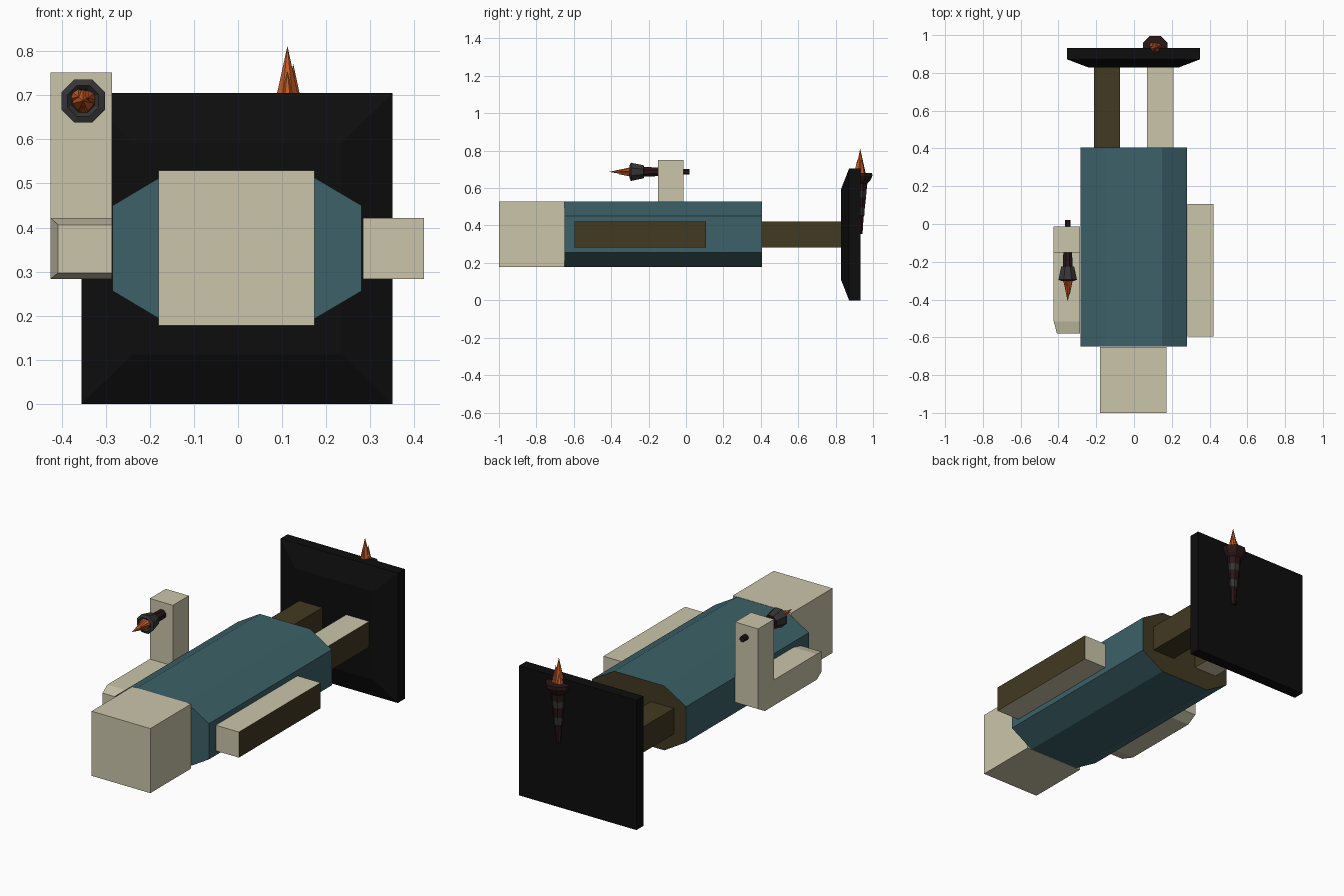
import bpy, bmesh, math
from mathutils import Matrix, Vector

if "Cube" in bpy.data.objects:
    bpy.data.objects.remove(bpy.data.objects["Cube"], do_unlink=True)


def material(name, rgb):
    m = bpy.data.materials.new(name)
    m.use_nodes = True
    m.diffuse_color = (*rgb, 1)
    m.node_tree.nodes["Principled BSDF"].inputs["Base Color"].default_value = (*rgb, 1)
    return m


CREAM = material("cream", (0.59, 0.56, 0.40))
TEAL = material("teal", (0.045, 0.12, 0.14))
BROWN = material("dark brown", (0.053, 0.041, 0.015))
BLACK = material("black", (0.004, 0.004, 0.004))
WOOD = material("charred red wood", (0.024, 0.008, 0.009))
GREY = material("iron grey", (0.036, 0.036, 0.038))
ORANGE = material("flame orange", (0.58, 0.11, 0.02))


def finish(name, bm, mats):
    bmesh.ops.recalc_face_normals(bm, faces=bm.faces[:])
    mesh = bpy.data.meshes.new(name)
    bm.to_mesh(mesh)
    bm.free()
    for m in mats:
        mesh.materials.append(m)
    ob = bpy.data.objects.new(name, mesh)
    bpy.context.collection.objects.link(ob)
    return ob


def bridge(bm, rings):
    """Skin closed rings of equal length; returns the bands, without the caps."""
    bands = []
    for a, b in zip(rings, rings[1:]):
        n = len(a)
        bands.append([bm.faces.new((a[i], a[(i + 1) % n], b[(i + 1) % n], b[i]))
                      for i in range(n)])
    bm.faces.new(rings[0])
    bm.faces.new(rings[-1])
    return bands


def rect(x0, x1, z0, z1):
    return [(x0, z0), (x1, z0), (x1, z1), (x0, z1)]


def loft(name, sections, main, second=None, directions=()):
    """Loft (x, z) outlines along y; faces toward given directions get the second colour."""
    bm = bmesh.new()
    bridge(bm, [[bm.verts.new((x, y, z)) for x, z in outline] for y, outline in sections])
    bmesh.ops.recalc_face_normals(bm, faces=bm.faces[:])
    for f in bm.faces:
        if any(f.normal.dot(Vector(d)) > 0.9 for d in directions):
            f.material_index = 1
    return finish(name, bm, [main, second] if second else [main])


def box(name, x, y, z, main, second=None, directions=()):
    outline = rect(*x, *z)
    return loft(name, [(y[0], outline), (y[1], outline)], main, second, directions)


def lathe(name, profile, mats, place, sides=8):
    """Turn (height, radius, material index) steps about a placed local z axis."""
    bm = bmesh.new()
    rings = []
    for h, r, _ in profile:
        angles = [(i + 0.5) * math.tau / sides for i in range(sides)]
        rings.append([bm.verts.new((r * math.cos(a), r * math.sin(a), h)) for a in angles])
    for band, step in zip(bridge(bm, rings), profile):
        for f in band:
            f.material_index = step[2]
    bm.transform(place)
    return finish(name, bm, mats)


def flame(name, height, radius, place):
    """A tall ragged tongue with smaller ones around it."""
    bm = bmesh.new()
    tongues = [(0, 0, 1, 0.85), (0.35, 0.2, 0.72, 0.6),
               (-0.35, 0.3, 0.5, 0.6), (0, -0.4, 0.6, 0.55)]
    for dx, dy, h, r in tongues:
        at = Matrix.Translation((dx * radius, dy * radius, height * h / 2))
        bmesh.ops.create_cone(bm, cap_ends=True, segments=7, radius1=radius * r,
                              radius2=0, depth=height * h, matrix=at)
    bm.transform(place)
    return finish(name, bm, [ORANGE])


UP, DOWN, LEFT, RIGHT, BACK = (0, 0, 1), (0, 0, -1), (1, 0, 0), (-1, 0, 0), (0, 1, 0)

# Head and eight-sided torso with a brown underside cap
box("head", (-0.18, 0.173), (-1, -0.65), (0.178, 0.529), CREAM)
torso = [(-0.153, 0.178), (0.148, 0.178), (0.28, 0.256), (0.28, 0.45),
         (0.148, 0.528), (-0.153, 0.528), (-0.284, 0.45), (-0.284, 0.256)]
loft("torso", [(-0.649, torso), (0.405, torso)], TEAL, BROWN, [BACK])

# Legs
box("left_leg", (0.07, 0.208), (0.4, 0.835), (0.283, 0.422),
    CREAM, BROWN, [DOWN, LEFT, RIGHT])
box("right_leg", (-0.212, -0.073), (0.4, 0.835), (0.283, 0.422),
    CREAM, BROWN, [UP, LEFT, RIGHT])

# Straight arm, and bent arm with tapered elbow and raised forearm
box("left_arm", (0.283, 0.422), (-0.595, 0.107), (0.283, 0.422), CREAM, BROWN, [LEFT])
full = rect(-0.425, -0.286, 0.283, 0.422)
loft("right_upper_arm", [(-0.58, rect(-0.408, -0.286, 0.297, 0.406)), (-0.515, full),
                         (-0.07, full), (-0.013, rect(-0.425, -0.286, 0.315, 0.422))], CREAM)
box("right_forearm", (-0.425, -0.286), (-0.15, -0.013), (0.42, 0.751), CREAM)

# Base slab with a sloped front rim
slab = rect(-0.355, 0.35, 0, 0.705)
loft("base_slab", [(0.828, rect(-0.24, 0.235, 0.112, 0.592)), (0.872, slab), (0.932, slab)],
     BLACK)

# Hand torch pointing forward
hand = Matrix.Translation((-0.351, 0.02, 0.687)) @ Matrix.Rotation(math.pi / 2, 4, "X")
lathe("hand_torch", [(0, 0.016, 0), (0.165, 0.018, 0), (0.17, 0.025, 0), (0.245, 0.028, 0),
                     (0.246, 0.037, 1), (0.258, 0.04, 1), (0.315, 0.053, 1),
                     (0.321, 0.038, 1), (0.31, 0.028, 1)], [WOOD, GREY], hand)
flame("hand_torch_flame", 0.125, 0.031, hand @ Matrix.Translation((0, 0, 0.305)))

# Standing torch set into the back of the slab
stand = Matrix.Translation((0.112, 0.931, 0.355))
lathe("wall_torch", [(0, 0.014, 0), (0.09, 0.02, 0), (0.1, 0.025, 1), (0.14, 0.027, 0),
                     (0.195, 0.034, 1), (0.23, 0.037, 0), (0.27, 0.042, 0),
                     (0.285, 0.058, 0), (0.31, 0.071, 0), (0.325, 0.069, 0),
                     (0.326, 0.045, 0)], [WOOD, GREY], stand)
flame("wall_torch_flame", 0.145, 0.038, stand @ Matrix.Translation((0, 0, 0.312)))
